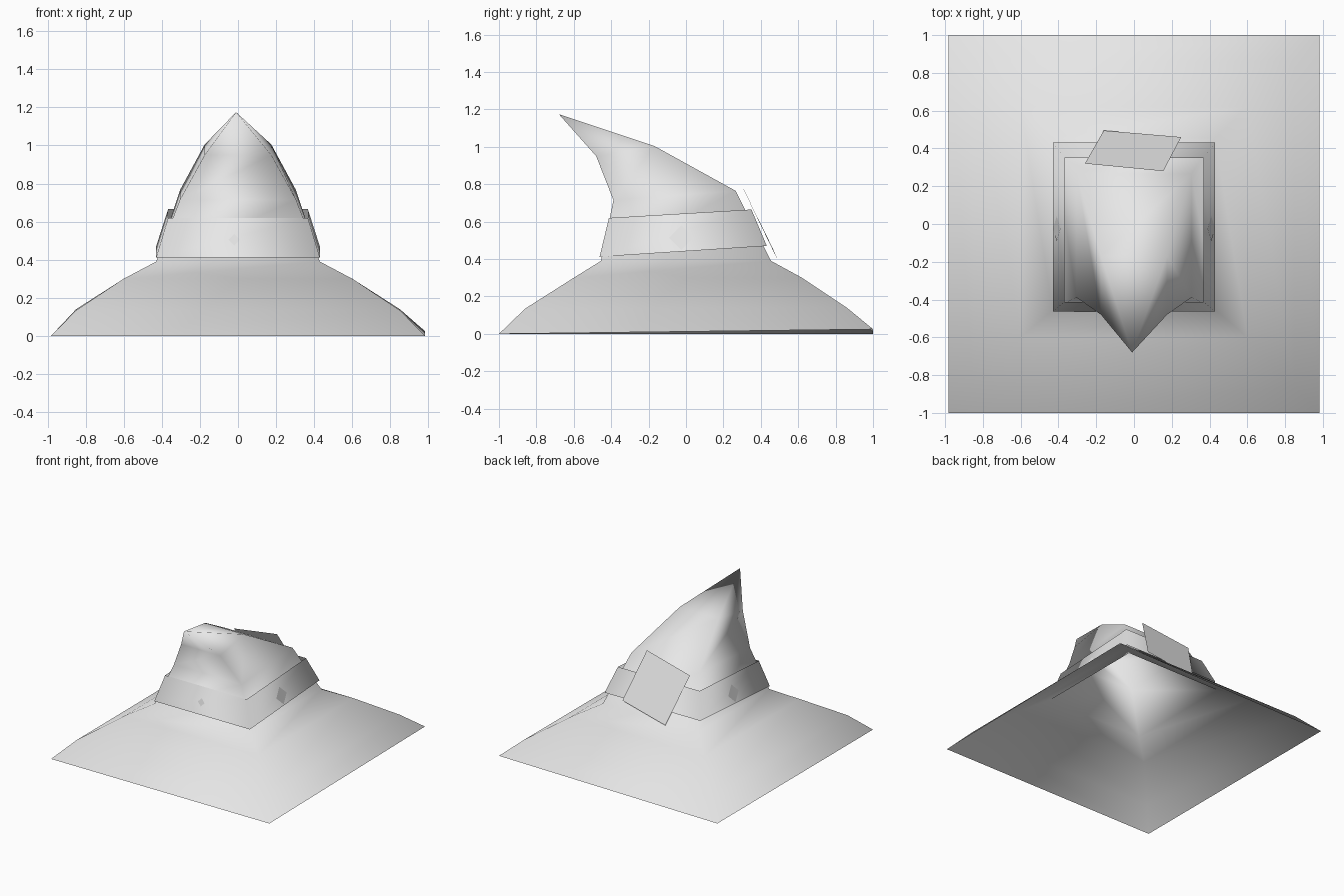
import bpy
from mathutils import Vector

if "Cube" in bpy.data.objects:
    bpy.data.objects.remove(bpy.data.objects["Cube"], do_unlink=True)

GREY = (0.8, 0.8, 0.8, 1)
felt = bpy.data.materials.new("light grey felt")
felt.use_nodes = True
felt.diffuse_color = GREY
felt.node_tree.nodes["Principled BSDF"].inputs["Base Color"].default_value = GREY


def add_mesh(name, verts, faces, smooth=True):
    mesh = bpy.data.meshes.new(name)
    mesh.from_pydata(verts, [], faces)
    mesh.materials.append(felt)
    mesh.polygons.foreach_set("use_smooth", [smooth] * len(mesh.polygons))
    obj = bpy.data.objects.new(name, mesh)
    bpy.context.collection.objects.link(obj)
    return obj


def square_loft(name, rings, tip=None):
    """Open sheet through four-cornered rings: half width, front y, z, back y, z."""
    verts, faces = [], []
    for half, front, front_z, back, back_z in rings:
        verts += [(-half, front, front_z), (half, front, front_z),
                  (half, back, back_z), (-half, back, back_z)]
    for r in range(len(rings) - 1):
        for k in range(4):
            a, b = r * 4 + k, r * 4 + (k + 1) % 4
            faces.append((a, b, b + 4, a + 4))
    if tip:
        last = len(verts) - 4
        verts.append(tip)
        faces += [(last + k, last + (k + 1) % 4, last + 4) for k in range(4)]
    return add_mesh(name, verts, faces)


# Brim and bent crown in one hollow sheet
body = square_loft("brim_and_crown", [
    (0.982, -1, 0, 1, 0),
    (0.85, -0.86, 0.135, 0.86, 0.14),
    (0.6, -0.6, 0.3, 0.62, 0.3),
    (0.43, -0.455, 0.39, 0.455, 0.39),
    (0.305, -0.388, 0.715, 0.265, 0.765),
    (0.175, -0.48, 0.95, -0.17, 1.005),
], tip=(-0.01, -0.68, 1.175))
body.data.vertices[2].co.z = 0.025  # one slightly lifted brim corner

# Tilted hat band
square_loft("hat_band", [
    (0.43, -0.462, 0.412, 0.432, 0.47),
    (0.367, -0.412, 0.62, 0.35, 0.665),
])


# Diamond plates lying on the sloping band
def diamond(name, centre, across, slope, size):
    c, u, v = Vector(centre), Vector(across), Vector(slope)
    corners = [c - u * size, c - v * size, c + u * size, c + v * size]
    add_mesh(name, corners, [(0, 1, 2, 3)], smooth=False)


for side, name in ((1, "left_diamond"), (-1, "right_diamond")):
    diamond(name, (side * 0.409, -0.025, 0.515), (0, side, 0), (side * -0.3, 0, 1), 0.066)
diamond("front_diamond", (-0.02, -0.444, 0.505), (1, 0, 0), (0, 0.24, 1), 0.03)

# Square patch standing off the back
add_mesh("back_patch", [(-0.16, 0.495, 0.385), (-0.26, 0.32, 0.75),
                        (0.155, 0.28, 0.83), (0.25, 0.46, 0.465)],
         [(0, 1, 2, 3)], smooth=False)
